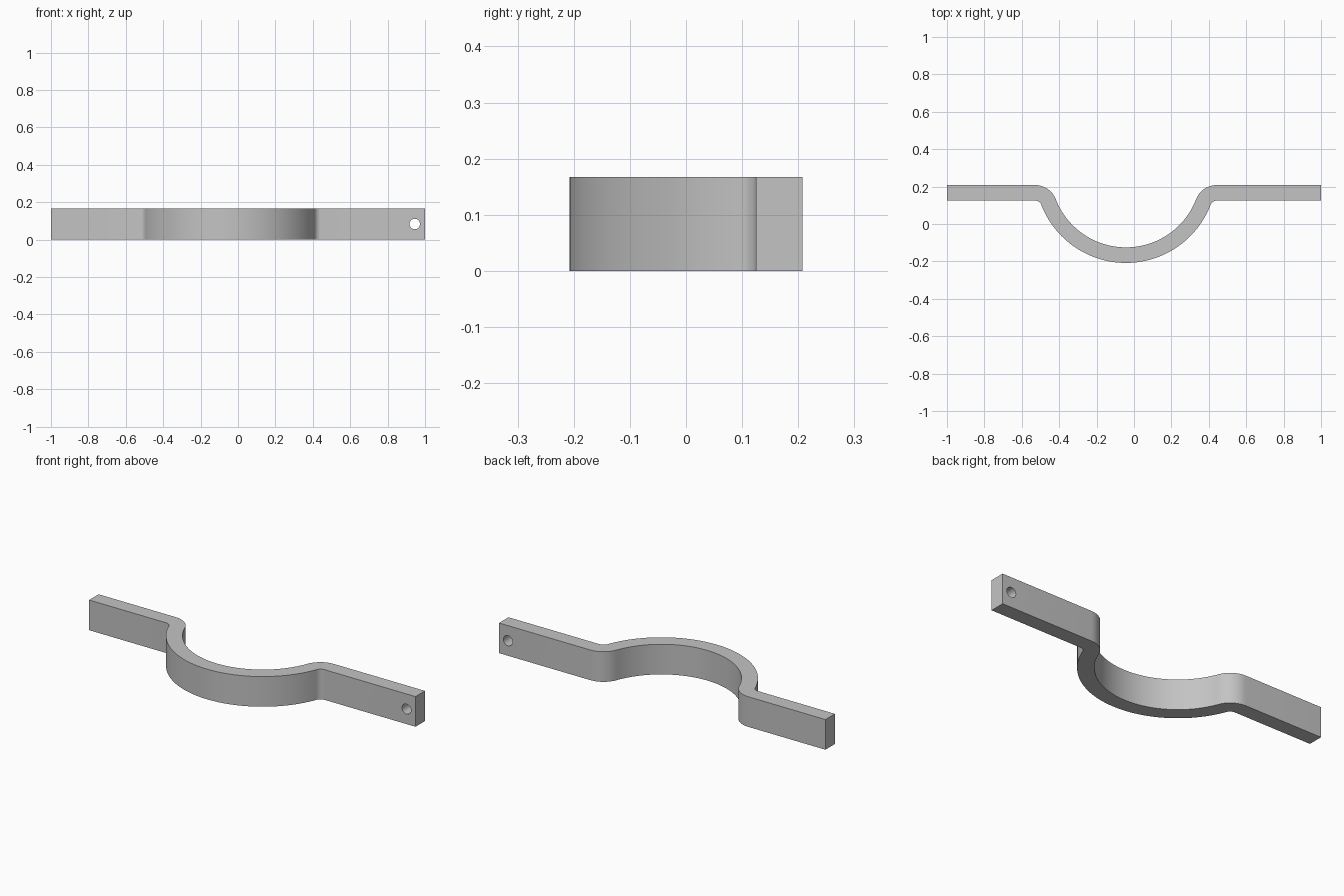
import bpy, bmesh
from math import atan2, cos, sin, sqrt, pi, radians
from mathutils import Vector, Matrix

if "Cube" in bpy.data.objects:
    bpy.data.objects.remove(bpy.data.objects["Cube"], do_unlink=True)

THICK, HEIGHT = 0.083, 0.167      # strap thickness and width
BACK = 0.208                      # back face of the flat tabs
CENTRE_X = -0.043                 # middle of the curved saddle
OUTER = 0.485                     # outside radius of the saddle
BEND = 0.035                      # tight radius at each tab bend

steel = bpy.data.materials.new("grey metal")
steel.use_nodes = True
grey = (0.55, 0.55, 0.55, 1)
steel.diffuse_color = grey
steel.node_tree.nodes["Principled BSDF"].inputs["Base Color"].default_value = grey


def arc(centre, radius, start, end, steps):
    angles = [start + (end - start) * i / steps for i in range(steps + 1)]
    return [centre + Vector((cos(a), sin(a))) * radius for a in angles]


# Saddle and bend centres, tangent to one another
saddle = Vector((CENTRE_X, OUTER - BACK))
bend_y = BACK - THICK - BEND
reach = sqrt((OUTER + BEND) ** 2 - (saddle.y - bend_y) ** 2)
left_bend = Vector((CENTRE_X - reach, bend_y))
right_bend = Vector((CENTRE_X + reach, bend_y))
tilt = atan2(saddle.y - bend_y, reach)


def edge_line(saddle_radius, bend_radius, tab_y):
    """One long edge of the strap, from the right tab end to the left."""
    line = [Vector((-1, tab_y))]
    line += arc(left_bend, bend_radius, pi / 2, tilt, 10)
    line += arc(saddle, saddle_radius, pi + tilt, 2 * pi - tilt, 64)[1:]
    line += arc(right_bend, bend_radius, pi - tilt, pi / 2, 10)[1:]
    return line + [Vector((1, tab_y))]


front = edge_line(OUTER, BEND, BACK - THICK)
back = edge_line(OUTER - THICK, BEND + THICK, BACK)

# Strap: profile extruded upwards
bm = bmesh.new()
outline = [bm.verts.new((p.x, p.y, 0)) for p in front + back[::-1]]
base = bm.faces.new(outline)
top = bmesh.ops.extrude_face_region(bm, geom=[base])
bmesh.ops.translate(bm, vec=(0, 0, HEIGHT),
                    verts=[v for v in top["geom"] if isinstance(v, bmesh.types.BMVert)])
bmesh.ops.recalc_face_normals(bm, faces=bm.faces)
mesh = bpy.data.meshes.new("clamp_strap")
bm.to_mesh(mesh)
bm.free()
mesh.materials.append(steel)
strap = bpy.data.objects.new("clamp_strap", mesh)
bpy.context.collection.objects.link(strap)

# Bolt hole through the left tab
bpy.ops.mesh.primitive_cylinder_add(vertices=32, radius=0.028, depth=0.3,
                                    location=(0.945, BACK - THICK / 2, HEIGHT / 2),
                                    rotation=(pi / 2, 0, 0))
cutter = bpy.context.object
cutter.name = "hole_cutter"
cutter.hide_render = True
cutter.data.materials.append(steel)
cut = strap.modifiers.new("bolt_hole", "BOOLEAN")
cut.operation = "DIFFERENCE"
cut.solver = "EXACT"
cut.object = cutter

bpy.ops.object.select_all(action="DESELECT")
strap.select_set(True)
bpy.context.view_layer.objects.active = strap
bpy.ops.object.modifier_apply(modifier=cut.name)
bpy.data.objects.remove(cutter, do_unlink=True)
bpy.ops.object.shade_smooth_by_angle(angle=radians(30))
